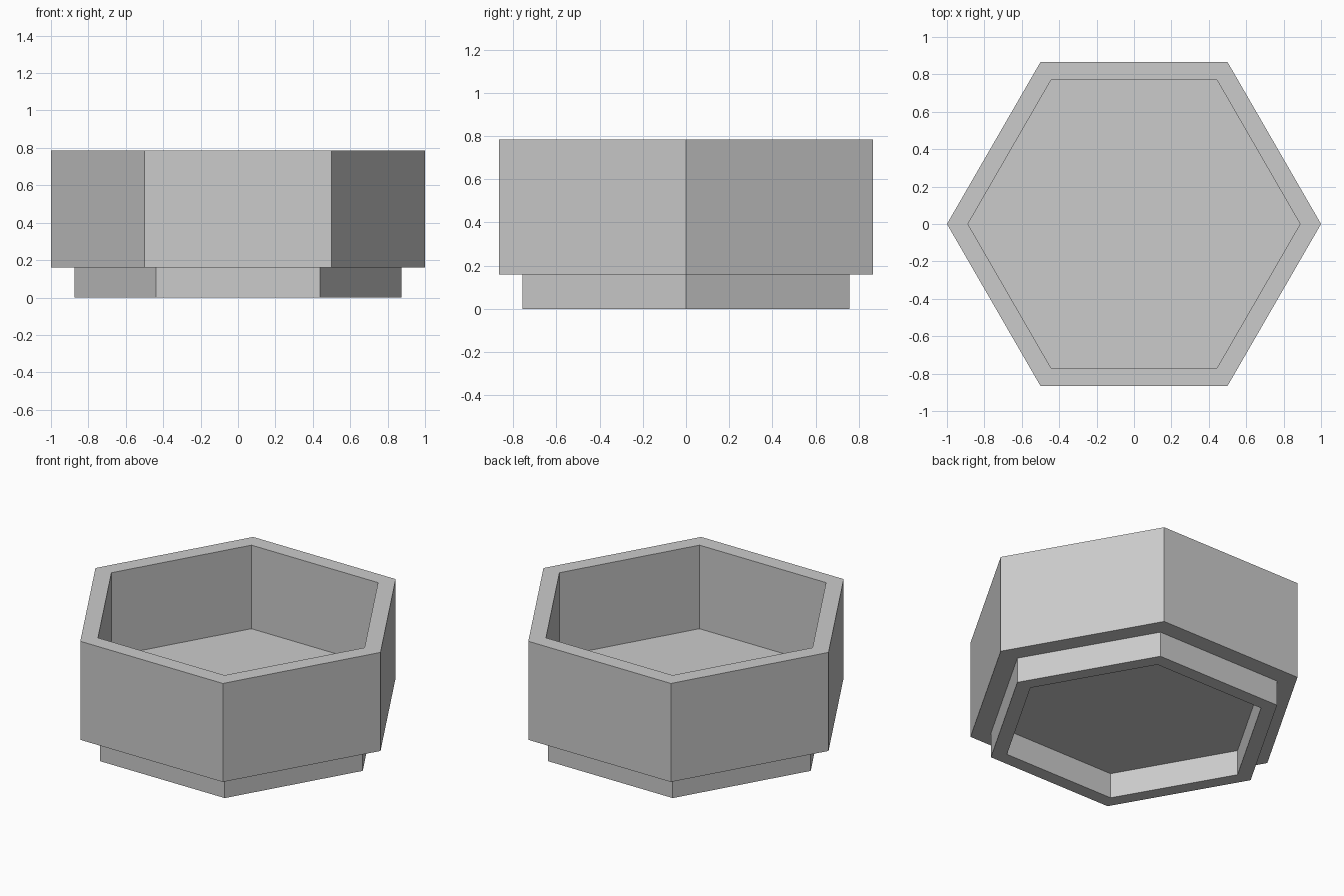
import bpy
import bmesh
from math import cos, sin, tau

SIDES = 6
BASE_Z, FLOOR_Z, TOP_Z = 0.16, 0.255, 0.785
WALL_RATIO = 0.888          # inner radius relative to outer radius
OUTER_R, FOOT_R = 1.0, 0.875

cube = bpy.data.objects.get("Cube")
if cube:
    bpy.data.objects.remove(cube, do_unlink=True)

grey = bpy.data.materials.new("plain grey")
grey.use_nodes = True
colour = (0.6, 0.6, 0.6, 1)
grey.diffuse_color = colour
grey.node_tree.nodes["Principled BSDF"].inputs["Base Color"].default_value = colour


def hex_shell(name, profile, capped):
    """Sweep a (radius, height) profile around six sides; cap both ends if asked."""
    bm = bmesh.new()
    rings = [[bm.verts.new((r * cos(tau * i / SIDES), r * sin(tau * i / SIDES), z))
              for i in range(SIDES)] for r, z in profile]
    for low, high in zip(rings, rings[1:]):
        for i in range(SIDES):
            j = (i + 1) % SIDES
            bm.faces.new((low[i], low[j], high[j], high[i]))
    if capped:
        bm.faces.new(rings[0][::-1])
        bm.faces.new(rings[-1])
    mesh = bpy.data.meshes.new(name)
    bm.to_mesh(mesh)
    bm.free()
    mesh.materials.append(grey)
    obj = bpy.data.objects.new(name, mesh)
    bpy.context.collection.objects.link(obj)
    return obj


# Open-topped bowl: underside, outer wall, rim, inner wall, floor
inner_r = OUTER_R * WALL_RATIO
hex_shell("bowl", [(OUTER_R, BASE_Z), (OUTER_R, TOP_Z),
                   (inner_r, TOP_Z), (inner_r, FLOOR_Z)], True)

# Foot ring: inner wall, bottom edge and outer wall, closed above by the bowl
foot_inner = FOOT_R * WALL_RATIO
hex_shell("foot_ring", [(foot_inner, BASE_Z), (foot_inner, 0),
                        (FOOT_R, 0), (FOOT_R, BASE_Z)], False)
